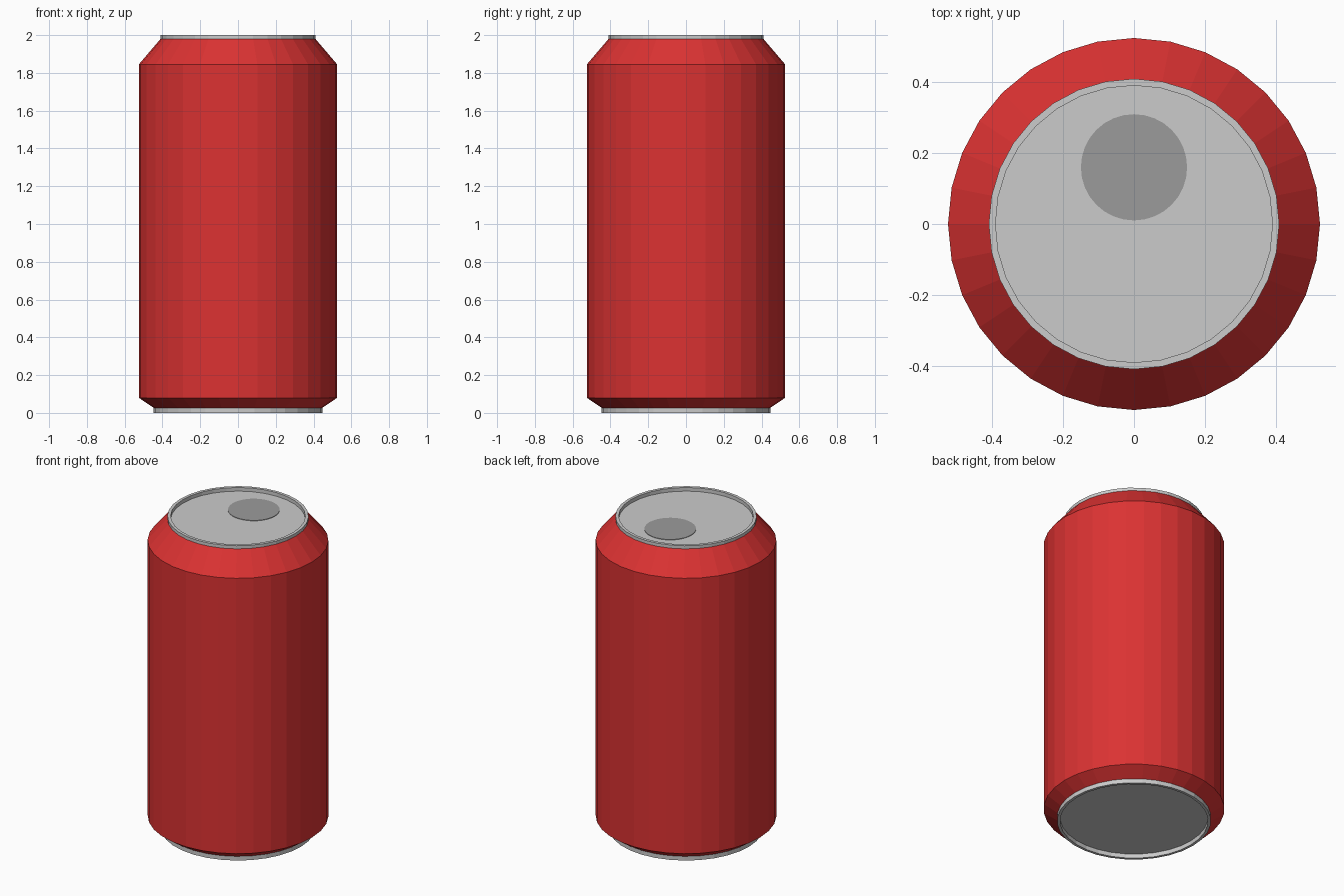
import bpy
import bmesh
from math import cos, sin, tau

if "Cube" in bpy.data.objects:
    bpy.data.objects.remove(bpy.data.objects["Cube"])

SIDES = 32


def material(name, color):
    mat = bpy.data.materials.new(name)
    mat.diffuse_color = (*color, 1)
    mat.use_nodes = True
    mat.node_tree.nodes["Principled BSDF"].inputs["Base Color"].default_value = mat.diffuse_color
    return mat


def lathe(name, profile, mat=None, cap=None, center=(0, 0)):
    """Revolve (radius, z) points; cap="up"/"down" closes the last ring."""
    bm = bmesh.new()
    rings = [[bm.verts.new((center[0] + r * cos(tau * i / SIDES),
                            center[1] + r * sin(tau * i / SIDES), z))
              for i in range(SIDES)] for r, z in profile]
    for a, b in zip(rings, rings[1:]):
        for i in range(SIDES):
            j = (i + 1) % SIDES
            quad = (a[i], a[j], b[j], b[i])
            bm.faces.new(quad if cap != "down" else quad[::-1])
    if cap:
        bm.faces.new(rings[-1] if cap == "up" else rings[-1][::-1])
    mesh = bpy.data.meshes.new(name)
    bm.to_mesh(mesh)
    bm.free()
    obj = bpy.data.objects.new(name, mesh)
    bpy.context.collection.objects.link(obj)
    if mat:
        mesh.materials.append(mat)
    return obj


red = material("red_paint", (0.71, 0.032, 0.032))
dark = material("dark_grey", (0.33, 0.33, 0.33))

# Painted shell: bottom chamfer, straight wall, sloping neck
lathe("can_body", [(0.447, 0.027), (0.525, 0.08), (0.525, 1.845), (0.41, 1.98)], red)

# Lid: raised rim around a recessed panel
lathe("top_lid", [(0.41, 1.98), (0.41, 2.0), (0.391, 2.0), (0.391, 1.977)], cap="up")

# Base: standing rim around a recessed panel
lathe("bottom_base", [(0.447, 0.027), (0.447, 0.0), (0.43, 0.0), (0.43, 0.027)], cap="down")

# Drinking opening: dark disc lying on the lid
lathe("mouth_opening", [(0.15, 1.977), (0.15, 1.98)], dark, cap="up", center=(0, 0.16))
